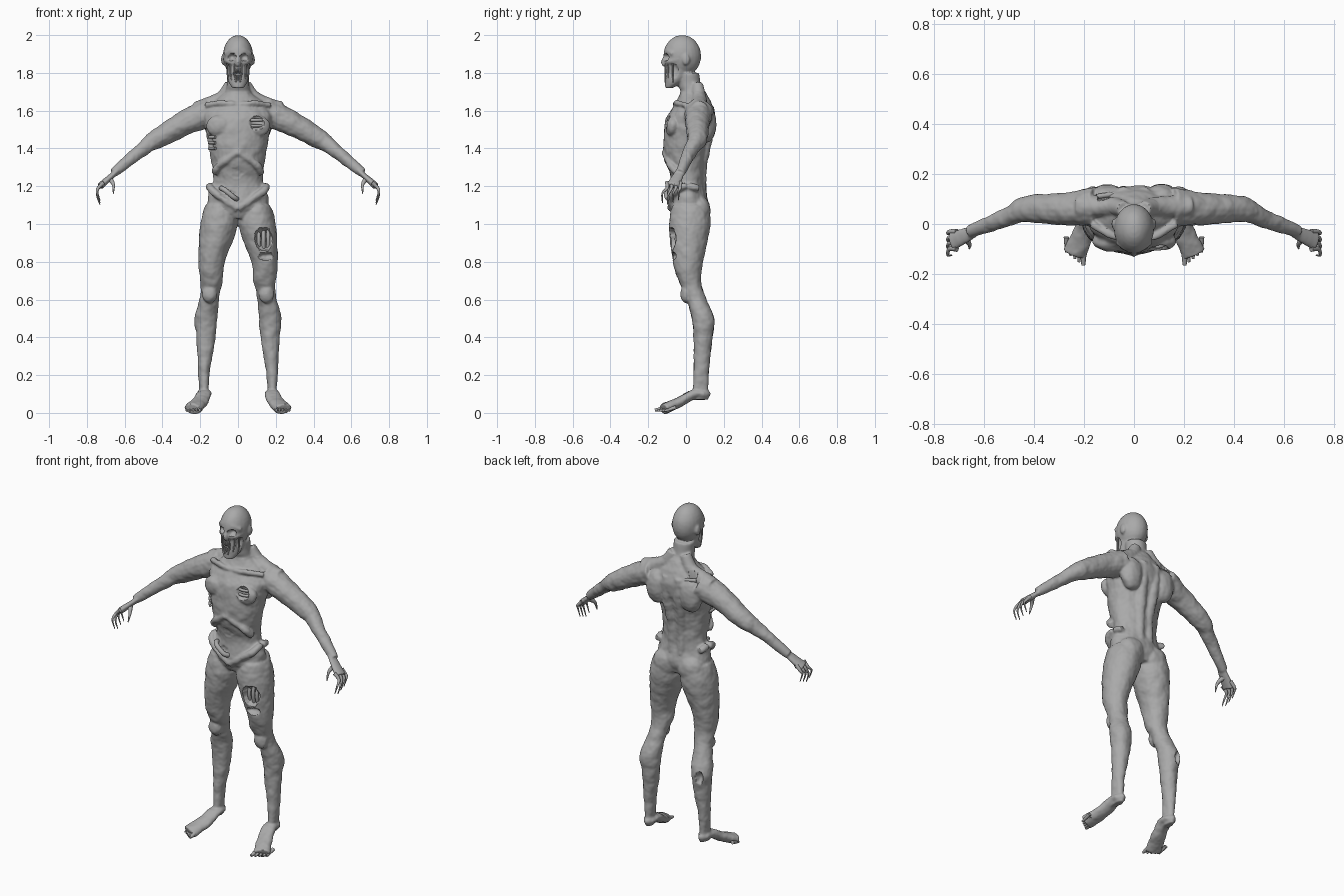
import bpy, bmesh, math
from mathutils import Vector, Matrix, noise

if "Cube" in bpy.data.objects:
    bpy.data.objects.remove(bpy.data.objects["Cube"])

skin = bpy.data.materials.new("dead grey skin")
skin.use_nodes = True
grey = (.4, .4, .4, 1)
skin.diffuse_color = grey
skin.node_tree.nodes["Principled BSDF"].inputs["Base Color"].default_value = grey

SIDES = (1, -1)
ACROSS, DEPTH, UP = Vector((1, 0, 0)), Vector((0, 1, 0)), Vector((0, 0, 1))


def spline(rows, steps=4):
    """Smooth rows of numbers with a Catmull-Rom curve."""
    smoothed = []
    last = len(rows) - 1
    for index in range(last):
        before, start = rows[max(index - 1, 0)], rows[index]
        end, after = rows[index + 1], rows[min(index + 2, last)]
        for step in range(steps):
            t = step / steps
            smoothed.append([
                b + t / 2 * (c - a + t * (2 * a - 5 * b + 4 * c - d + t * (3 * (b - c) + d - a)))
                for a, b, c, d in zip(before, start, end, after)])
    return smoothed + [list(rows[last])]


def oval(centre, wide, deep, sides):
    """Points around an oval spanned by two vectors."""
    angles = [math.tau * index / sides for index in range(sides)]
    return [centre + wide * math.cos(angle) + deep * math.sin(angle) for angle in angles]


def shell(bm, rings, side):
    """Join rings of points into a closed shell on one side of the body."""
    loops = [[bm.verts.new((side * p.x, p.y, p.z)) for p in ring] for ring in rings]
    for low, high in zip(loops, loops[1:]):
        for index in range(len(low)):
            bm.faces.new((low[index - 1], low[index], high[index], high[index - 1]))
    bm.faces.new(loops[0])
    bm.faces.new(loops[-1])


def column(bm, rows, side=1):
    """Stack level ovals given as height, middle, half width, front and back."""
    rings = []
    for height, middle, half, front, back in spline(rows):
        centre = Vector((middle, (front + back) / 2, height))
        rings.append(oval(centre, ACROSS * half, DEPTH * (back - front) / 2, sides=32))
    shell(bm, rings, side)


def tube(bm, points, start, end, side=1, flat=1, wide=DEPTH, sides=16):
    """Sweep an oval along a path, tapering from start to end radius."""
    path = [Vector(point) for point in spline(points)]
    last = len(path) - 1
    rings = []
    for index, spot in enumerate(path):
        along = (path[min(index + 1, last)] - path[max(index - 1, 0)]).normalized()
        radius = start + (end - start) * index / last
        first = (wide - along * wide.dot(along)).normalized()
        second = along.cross(first)
        rings.append(oval(spot, first * radius, second * radius * flat, sides))
    shell(bm, rings, side)


def blob(bm, centre, radii, side=1):
    x, y, z = centre
    place = Matrix.Translation((side * x, y, z)) @ Matrix.Diagonal((*radii, 1))
    bmesh.ops.create_uvsphere(bm, u_segments=24, v_segments=16, radius=1, matrix=place)


def finish(name, bm):
    bmesh.ops.recalc_face_normals(bm, faces=bm.faces)
    mesh = bpy.data.meshes.new(name)
    bm.to_mesh(mesh)
    bm.free()
    mesh.materials.append(skin)
    created = bpy.data.objects.new(name, mesh)
    bpy.context.collection.objects.link(created)
    return created


def smooth(target):
    for other in bpy.context.selected_objects:
        other.select_set(False)
    target.select_set(True)
    bpy.context.view_layer.objects.active = target
    bpy.ops.object.shade_smooth_by_angle(angle=math.radians(50))


body = bmesh.new()

# Trunk and neck
column(body, [(1.03, 0, .12, -.06, .1), (1.1, 0, .16, -.09, .12), (1.18, 0, .15, -.08, .1),
              (1.24, 0, .13, -.08, .1), (1.38, 0, .15, -.12, .11), (1.54, 0, .18, -.11, .15),
              (1.6, 0, .18, -.08, .15), (1.69, 0, .08, -.03, .11), (1.73, 0, .06, -.04, .08),
              (1.8, 0, .06, -.04, .07)])

# Skull, face and nose
blob(body, (0, -.02, 1.89), (.08, .1, .11))
column(body, [(1.72, 0, .03, -.11, -.07), (1.75, 0, .05, -.11, -.02),
              (1.8, 0, .06, -.11, .02), (1.93, 0, .07, -.1, .05)])
tube(body, [(0, -.1, 1.9), (0, -.12, 1.86), (0, -.11, 1.84)], .01, .015, wide=ACROSS)

for side in SIDES:
    # Limbs
    column(body, [(1.1, .1, .07, -.07, .11), (1, .1, .1, -.09, .13), (.8, .14, .07, -.07, .09),
                  (.7, .14, .06, -.04, .08), (.62, .15, .05, 0, .1), (.5, .17, .06, .03, .15),
                  (.4, .17, .05, .04, .14), (.2, .18, .03, .04, .12), (.07, .18, .02, .03, .12)], side)
    tube(body, [(.15, .07, 1.59), (.27, .06, 1.54), (.43, .06, 1.45), (.5, .03, 1.4),
                (.66, -.03, 1.27)], .08, .025, side)
    tube(body, [(.64, -.03, 1.28), (.73, -.07, 1.2)], .025, .04, side, flat=.5)
    tube(body, [(.18, .1, .1), (.18, .04, .1), (.2, -.03, .06), (.24, -.12, .02)],
         .035, .05, side, flat=.6, wide=ACROSS)
    # Hip crest, rib arch, neck, spine and collar bone
    tube(body, [(.14, .07, 1.19), (.15, 0, 1.2), (.13, -.06, 1.17), (0, -.08, 1.08)], .02, .02, side)
    tube(body, [(0, -.11, 1.38), (.1, -.08, 1.31), (.12, -.04, 1.27)], .02, .02, side)
    tube(body, [(.04, .06, 1.74), (.09, .07, 1.66), (.22, .07, 1.6)], .03, .05, side)
    tube(body, [(.03, .08, 1.15), (.03, .08, 1.3), (.04, .12, 1.5), (.04, .12, 1.62)], .03, .03, side)
    tube(body, [(0, -.05, 1.63), (.08, -.05, 1.64), (.17, 0, 1.63)], .015, .015, side, wide=UP)
    # Breast, shoulder blade, buttock, knee and ankle
    blob(body, (.09, -.07, 1.52), (.08, .04, .06), side)
    blob(body, (.11, .11, 1.53), (.07, .05, .1), side)
    blob(body, (.08, .07, 1.07), (.08, .06, .08), side)
    blob(body, (.15, 0, .63), (.04, .03, .05), side)
    blob(body, (.18, .08, .1), (.03, .05, .03), side)
    # Brow, cheekbone and ear
    tube(body, [(0, -.1, 1.91), (.03, -.1, 1.92), (.07, -.07, 1.9)], .01, .01, side, wide=UP)
    tube(body, [(.02, -.1, 1.85), (.05, -.09, 1.86), (.07, -.04, 1.87)], .01, .01, side, wide=UP)
    blob(body, (.08, 0, 1.87), (.01, .02, .03), side)

# Fuse the parts into one skin
flesh = finish("body", body)
fuse = flesh.modifiers.new("fuse", "REMESH")
fuse.mode = "VOXEL"
fuse.voxel_size = .006
soften = flesh.modifiers.new("soften", "SMOOTH")
soften.iterations = 7
graph = bpy.context.evaluated_depsgraph_get()
fused = bpy.data.meshes.new_from_object(flesh.evaluated_get(graph))
flesh.modifiers.clear()
flesh.data = fused

# Wounds and hollows pressed into the skin: centre, radii, inward direction
pits = [((.1, -.11, 1.54), (.04, .04, .04), DEPTH),
        ((-.16, -.05, 1.43), (.03, .04, .05), ACROSS),
        ((-.05, -.1, 1.16), (.05, .03, .03), DEPTH),
        ((.14, -.08, .92), (.05, .05, .06), DEPTH),
        ((.15, -.07, .83), (.04, .03, .02), DEPTH),
        ((-.12, .12, 1.65), (.03, .05, .03), -UP),
        ((-.19, .15, .47), (.02, .03, .04), -DEPTH),
        ((0, -.1, 1.24), (.07, .02, .06), DEPTH),
        ((0, -.12, 1.79), (.03, .03, .03), DEPTH)]
for side in SIDES:
    pits += [((side * .034, -.11, 1.884), (.024, .03, .018), DEPTH),
             ((side * .06, -.07, 1.81), (.02, .03, .04), -side * ACROSS)]


def divide(vector, radii):
    return Vector([part / radius for part, radius in zip(vector, radii)])


# Uneven, wasted surface, calmer on the head and hands
spots = [vert.co.copy() for vert in fused.vertices]
normals = [vert.normal.copy() for vert in fused.vertices]
for spot, normal in zip(spots, normals):
    calm = .001 if spot.z > 1.7 or abs(spot.x) > .6 else .004
    spot += normal * calm * (noise.noise(spot * 22) + noise.noise(spot * 50) / 3)
for centre, radii, inward in pits:
    middle, reach, push = Vector(centre), max(radii) * 1.2, divide(inward, radii)
    for spot in spots:
        if abs(spot.z - middle.z) > reach or abs(spot.x - middle.x) > reach:
            continue
        offset = divide(spot - middle, radii)
        inside = 1 + noise.noise(spot * 50) / 4 - offset.length_squared
        if inside > 0:
            half, square = offset.dot(push), push.length_squared
            spot += inward * (math.sqrt(half * half + square * inside) - half) / square
fused.vertices.foreach_set("co", [part for spot in spots for part in spot])
fused.update()
smooth(flesh)

# Clawed fingers and thumbs
claws = bmesh.new()
for side in SIDES:
    for finger in range(4):
        y = -.1 + .023 * finger
        tip = y * 1.25
        drop = .012 * abs(finger - 1)
        tube(claws, [(.71, y, 1.22), (.74, y, 1.19), (.746, tip, 1.15 + drop),
                     (.73, tip, 1.1 + drop)], .012, .002, side, sides=10)
    tube(claws, [(.68, -.05, 1.24), (.66, -.08, 1.21), (.66, -.1, 1.16)], .016, .002, side, sides=10)
smooth(finish("fingers", claws))

# Toes, the inner one largest
toes = bmesh.new()
for side in SIDES:
    for toe in range(5):
        x, tip = .203 + .017 * toe, -.165 + .013 * toe
        radius = .011 if toe else .015
        tube(toes, [(x, tip + .06, .03), (x, tip + .03, .02), (x, tip, radius)],
             radius, radius / 2, side, wide=ACROSS, sides=10)
smooth(finish("toes", toes))

# Bared teeth on both jaws
teeth = bmesh.new()
for tooth in range(-4, 5):
    angle = tooth * .27
    for height in (1.775, 1.81):
        blob(teeth, (.036 * math.sin(angle), -.068 - .04 * math.cos(angle), height), (.004, .005, .015))
smooth(finish("teeth", teeth))

# Torn lip strands across the mouth
strands = bmesh.new()
for side in SIDES:
    for x, y in ((.02, -.11), (.04, -.095), (.057, -.07)):
        tube(strands, [(x, y, 1.85), (x, y, 1.8), (x - .01, y, 1.75)], .004, .004, side, sides=8)
smooth(finish("lip_strands", strands))

# Ribs, muscle cords and gut showing in the wounds
inner = bmesh.new()
for z in (1.52, 1.55):
    tube(inner, [(.05, -.08, z), (.1, -.09, z), (.14, -.07, z)], .008, .008, wide=UP)
for z in (1.4, 1.43, 1.46):
    tube(inner, [(-.12, -.09, z), (-.15, -.05, z), (-.15, 0, z)], .008, .008, wide=UP)
for x in (.11, .135, .16):
    tube(inner, [(x, -.04, .98), (x, -.05, .92), (x, -.04, .87)], .01, .01)
tube(inner, [(-.09, -.07, 1.19), (-.07, -.1, 1.18), (-.02, -.1, 1.14), (0, -.07, 1.13)], .013, .013, wide=UP)
tube(inner, [(-.15, .11, 1.63), (-.08, .12, 1.62)], .01, .01, wide=UP)
smooth(finish("exposed_inner_parts", inner))
